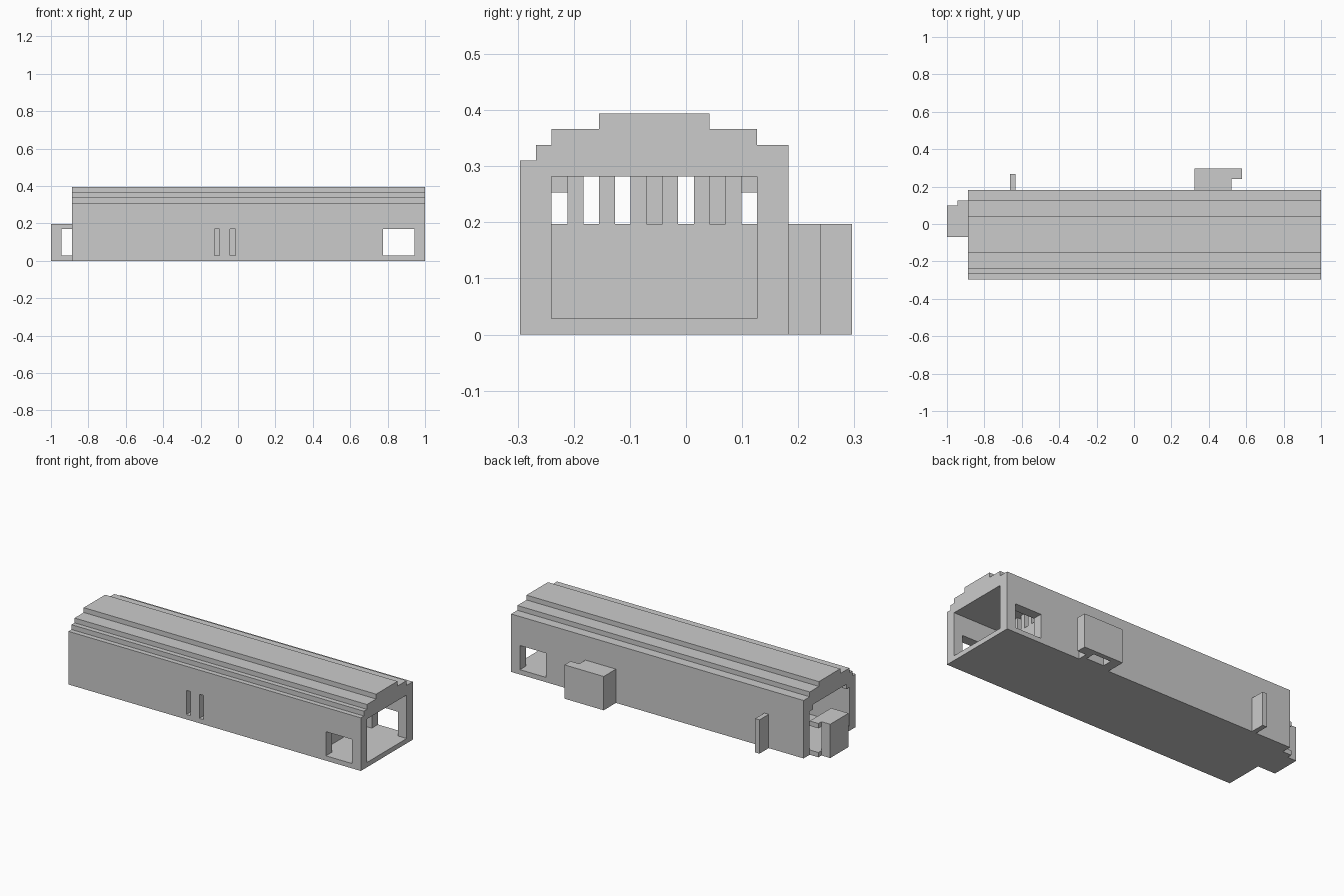
import bpy, bmesh

if "Cube" in bpy.data.objects:
    bpy.data.objects.remove(bpy.data.objects["Cube"])

U = 2 / 71                      # the hall is laid out on a regular grid
OX, OY = -1.0, -21 * U / 2


def pt(i, k, z):
    return (OX + i * U, OY + k * U, z * U)


def extrude(name, outline, place, a, b):
    """Solid prism from a 2D grid outline, swept between a and b."""
    bm = bmesh.new()
    ends = [[bm.verts.new(place(p, q, t)) for p, q in outline] for t in (a, b)]
    bm.faces.new(ends[0])
    bm.faces.new(ends[1][::-1])
    n = len(outline)
    for j in range(n):
        bm.faces.new((ends[0][j], ends[1][j],
                      ends[1][(j + 1) % n], ends[0][(j + 1) % n]))
    bmesh.ops.recalc_face_normals(bm, faces=bm.faces)
    me = bpy.data.meshes.new(name)
    bm.to_mesh(me)
    bm.free()
    ob = bpy.data.objects.new(name, me)
    bpy.context.collection.objects.link(ob)
    return ob


def along_x(p, q, t):
    return pt(t, p, q)


def upward(p, q, t):
    return pt(p, q, t)


def box(name, i0, i1, k0, k1, z0, z1):
    return extrude(name, [(i0, k0), (i1, k0), (i1, k1), (i0, k1)], upward, z0, z1)


def cut(target, cutter):
    cutter.hide_render = True
    cutter.hide_set(True)
    mod = target.modifiers.new("opening", "BOOLEAN")
    mod.operation = "DIFFERENCE"
    mod.solver = "EXACT"
    mod.object = cutter


# Main hall with stepped roof
profile = [(0, 0), (17, 0), (17, 12), (15, 12), (15, 13), (12, 13), (12, 14),
           (5, 14), (5, 13), (2, 13), (2, 12), (1, 12), (1, 11), (0, 11)]
hall = extrude("hall", profile, along_x, 4, 71)

# Interior, open at the right end, with clipped top corners at the left end
cut(hall, box("interior_cutter", 5, 73, 2, 15, 1, 10))
arch = [(2, 1), (15, 1), (15, 9), (14, 9), (14, 10), (3, 10), (3, 9), (2, 9)]
cut(hall, extrude("left_end_cutter", arch, along_x, 3, 5.5))

# Window through both walls, and two slots in the front wall
cut(hall, box("window_cutter", 63, 69, -1, 18, 1, 6))
for i in (31, 34):
    cut(hall, box("slot_cutter", i, i + 1, -1, 2.5, 1, 6))

# Interior partition with a row of bars above it
box("partition", 60, 61, 2, 15, 1, 7)
for k in range(3, 14, 2):
    box("partition_bar", 60, 61, k, k + 1, 7, 10)
for k in (8, 12):
    box("inner_post", 33, 34, k, k + 1, 1, 10)

# Porch on the left end with a passage through it
porch = extrude("porch", [(0, 8), (4, 8), (4, 15), (2, 15), (2, 14), (0, 14)],
                upward, 0, 7)
cut(porch, box("passage_cutter", 2, 5, 7, 16, 1, 6))

# Back annex, L-shaped and hollow from below
annex = extrude("annex", [(47, 17), (54, 17), (54, 19), (56, 19), (56, 21), (47, 21)],
                upward, 0, 7)
cut(annex, box("annex_cutter", 49, 53, 18, 20, -1, 6))

# Small fin on the back wall
box("fin", 12, 13, 17, 20, 0, 7)
